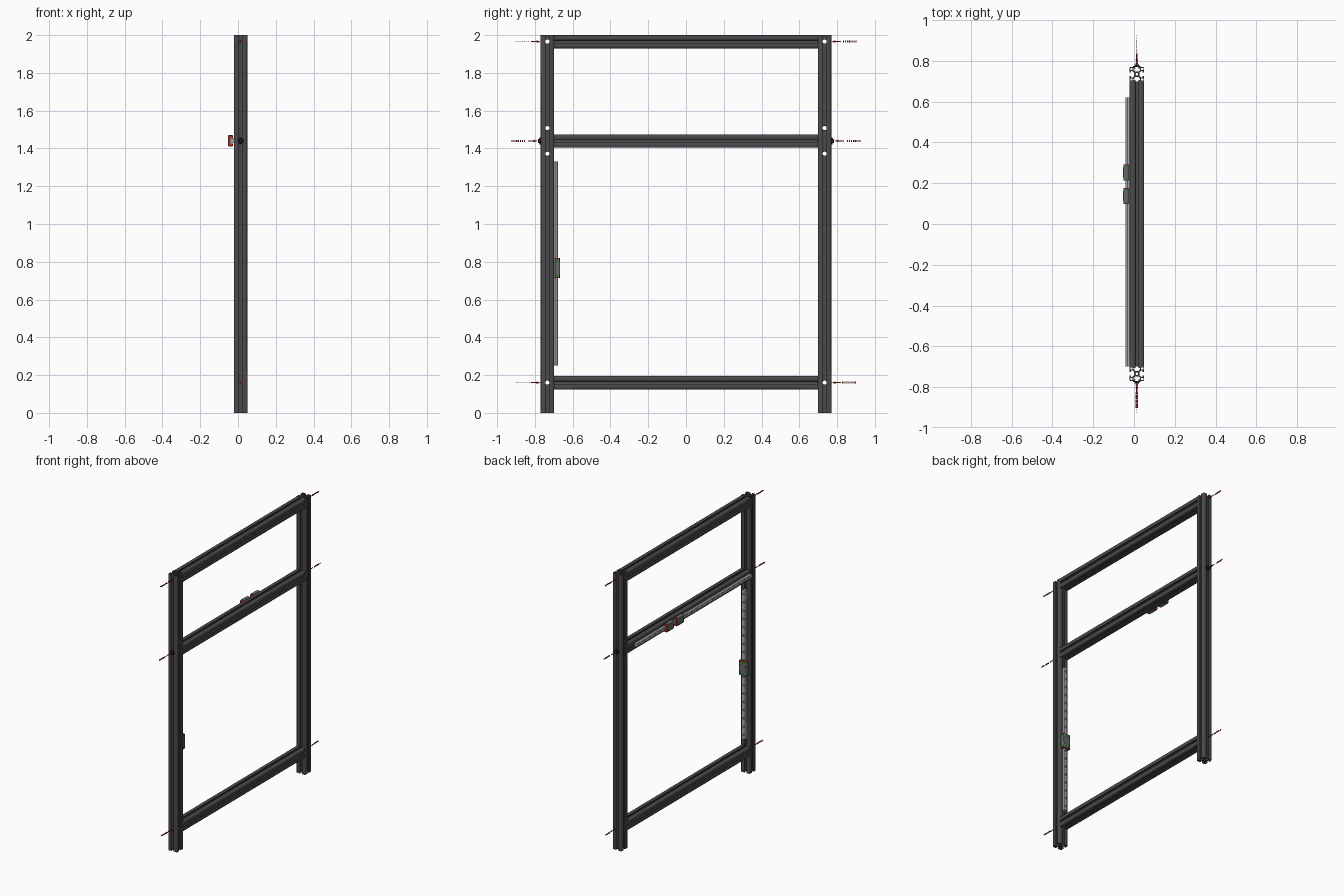
import bpy, bmesh
from math import pi, cos, sin
from mathutils import Matrix, Vector

if "Cube" in bpy.data.objects:
    bpy.data.objects.remove(bpy.data.objects["Cube"])

CX, H, PY = 0.014, 0.035, 0.734      # frame centre plane, profile half width, post position


def mat(name, c):
    m = bpy.data.materials.new(name)
    m.diffuse_color = (*c, 1)
    m.use_nodes = True
    m.node_tree.nodes["Principled BSDF"].inputs["Base Color"].default_value = m.diffuse_color
    return m


DARK, BLACK = mat("dark_aluminium", (.07, .07, .07)), mat("black_steel", (.015, .015, .015))
STEEL, BODY = mat("rail_steel", (.42, .43, .43)), mat("carriage_body", (.13, .15, .14))
GREEN, RED = mat("green", (.03, .2, .05)), mat("red", (.5, .02, .02))
ALONG_Z = Matrix.Identity(3)
ALONG_Y = Matrix(((1, 0, 0), (0, 0, 1), (0, -1, 0)))                # local z -> y


def circle(r, n, x=0, y=0):
    return [(x + r * cos(2 * pi * i / n), y + r * sin(2 * pi * i / n)) for i in range(n)]


def extrude(name, loops, length, loc, rot, material):
    """Extrude closed 2D loops (inner loops become hollows) along local z."""
    cu = bpy.data.curves.new(name, 'CURVE')
    cu.dimensions, cu.fill_mode, cu.extrude = '2D', 'BOTH', length / 2
    for pts in loops:
        s = cu.splines.new('POLY')
        s.points.add(len(pts) - 1)
        for p, q in zip(s.points, pts):
            p.co = (*q, 0, 1)
        s.use_cyclic_u = True
    tmp = bpy.data.objects.new("tmp", cu)
    me = bpy.data.meshes.new_from_object(tmp)
    bpy.data.objects.remove(tmp)
    bm = bmesh.new()
    bm.from_mesh(me)
    bmesh.ops.remove_doubles(bm, verts=bm.verts, dist=1e-5)
    bmesh.ops.recalc_face_normals(bm, faces=bm.faces)
    bm.transform(Matrix.Translation(loc) @ rot.to_4x4())
    bm.to_mesh(me)
    bm.free()
    me.materials.clear()
    me.materials.append(material)
    ob = bpy.data.objects.new(name, me)
    bpy.context.collection.objects.link(ob)
    return ob


def from_bm(name, bm, material):
    me = bpy.data.meshes.new(name)
    bm.to_mesh(me)
    bm.free()
    me.materials.append(material)
    ob = bpy.data.objects.new(name, me)
    bpy.context.collection.objects.link(ob)
    return ob


def add_cone(bm, p, axis, r1, r2, depth, n=20):
    q = Vector((0, 0, 1)).rotation_difference(Vector(axis)).to_matrix().to_4x4()
    bmesh.ops.create_cone(bm, cap_ends=True, segments=n, radius1=r1, radius2=r2,
                          depth=depth, matrix=Matrix.Translation(p) @ q)


def add_box(bm, p, size):
    bmesh.ops.create_cube(bm, size=1, matrix=Matrix.Translation(p) @ Matrix.Diagonal((*size, 1)))


def drill(ob, points, axis, r, depth):
    bm = bmesh.new()
    for p in points:
        add_cone(bm, p, axis, r, r, depth)
    cutter = from_bm("hole_cutter", bm, DARK)
    cutter.hide_render = True
    cutter.hide_set(True)
    m = ob.modifiers.new("holes", 'BOOLEAN')
    m.operation, m.solver, m.object = 'DIFFERENCE', 'EXACT', cutter


# T-slot cross-section: one side, turned four times, with bore and corner hollows
right = [(0, .0135), (.008, .0135), (.016, .0215), (.016, .0275), (.0075, .0275), (.0075, .034),
         (.0085, H), (.032, H)]
side = [(-x, y) for x, y in reversed(right[1:])] + right
slot = []
for k in range(4):
    c, s = [(1, 0), (0, -1), (-1, 0), (0, 1)][k]
    slot += [(x * c - y * s, x * s + y * c) for x, y in side]
T_SLOT = [slot, circle(.006, 16)]
for sx in (-1, 1):
    for sy in (-1, 1):
        T_SLOT.append([(sx * x, sy * y) for x, y in
                       ((.0205, .0205), (.0315, .0205), (.0315, .0315), (.0205, .0315))])

# Posts with access holes
for s, name in ((-1, "front_post"), (1, "back_post")):
    post = extrude(name, T_SLOT, 2, (CX, s * PY, 1), ALONG_Z, DARK)
    drill(post, [(CX, s * PY, z) for z in (.16, 1.372, 1.508, 1.966)], (1, 0, 0), .011, .1)

# Cross beams
for z, name in ((.16, "bottom_beam"), (1.44, "middle_beam"), (1.965, "top_beam")):
    extrude(name, T_SLOT, 2 * (PY - H), (CX, 0, z), ALONG_Y, DARK)

# Rail and carriage sections: u across the rail, v away from the mounting face
rh = [(.0115, 0), (.0115, .007), (.008, .010), (.008, .013), (.0115, .016), (.0115, .0195), (.0105, .0205)]
RAIL = rh + [(-u, v) for u, v in reversed(rh)]
ch = [(.013, .006), (.027, .006), (.030, .009), (.030, .029), (.027, .032)]
CARR = ch + [(-u, v) for u, v in reversed(ch)] + [(-.013, .0215), (.013, .0215)]


def linear_rail(name, base, rot, length, carriages):
    """Rail with counterbored holes, plus carriages given as (offset, length)."""
    base = Vector(base)
    rail = extrude(name + "_rail", [RAIL], length, base, rot, STEEL)
    n = round(length / .06)
    pts = [base + rot @ Vector((0, .0175, (i + .5) * length / n - length / 2)) for i in range(n)]
    drill(rail, pts, rot @ Vector((0, 1, 0)), .007, .016)
    for k, (off, ln) in enumerate(carriages):
        at = lambda u, v, w: base + rot @ Vector((u, v, off + w))
        nm = f"{name}_carriage_{k + 1}"
        body = extrude(nm, [CARR], ln * .66, at(0, 0, 0), rot, BODY)
        drill(body, [at(u, .032, w) for u in (-.021, .021) for w in (-ln * .2, ln * .2)],
              rot @ Vector((0, 1, 0)), .0035, .016)
        for s in (-1, 1):
            cap = [(u * .97, v * .98) for u, v in CARR]
            extrude(nm + "_end_cap", [cap], ln * .12, at(0, 0, s * ln * .39), rot, GREEN)
            extrude(nm + "_seal", [cap], ln * .05, at(0, 0, s * ln * .475), rot, RED)


def basis(v, w):
    v, w = Vector(v), Vector(w)
    return Matrix((v.cross(w), v, w)).transposed()


linear_rail("horizontal", (CX - H, -.039, 1.44), basis((-1, 0, 0), (0, 1, 0)), 1.32,
            [(.176, .078), (.291, .078)])
linear_rail("vertical", (CX, -PY + H, .79), basis((0, 1, 0), (0, 0, 1)), 1.08, [(-.023, .105)])

# Middle joint bolts
for s in (-1, 1):
    bm = bmesh.new()
    add_cone(bm, (CX, s * (PY + H + .003), 1.44), (0, s, 0), .018, .018, .006, 24)
    add_cone(bm, (CX, s * (PY + H + .010), 1.44), (0, s, 0), .012, .010, .008, 24)
    from_bm("joint_bolt", bm, BLACK)

# Pointer arrows with dashed tails
for s in (-1, 1):
    for z, tip, tail in ((.16, .770, .826), (1.44, .785, .851), (1.966, .770, .830)):
        bm = bmesh.new()
        add_cone(bm, (CX, s * (tip + .011), z), (0, s, 0), 0, .007, .022, 12)
        add_cone(bm, (CX, s * (tip + .036), z), (0, s, 0), .003, .003, .03, 12)
        from_bm("pointer_arrow", bm, RED)
        bm = bmesh.new()
        flat = s < 0 and z != 1.44
        for i in range(7):
            add_box(bm, (CX, s * (tail + .004 + i * .011), z),
                    (.012, .006, .003) if flat else (.003, .006, .010))
        from_bm("pointer_tail", bm, RED)
